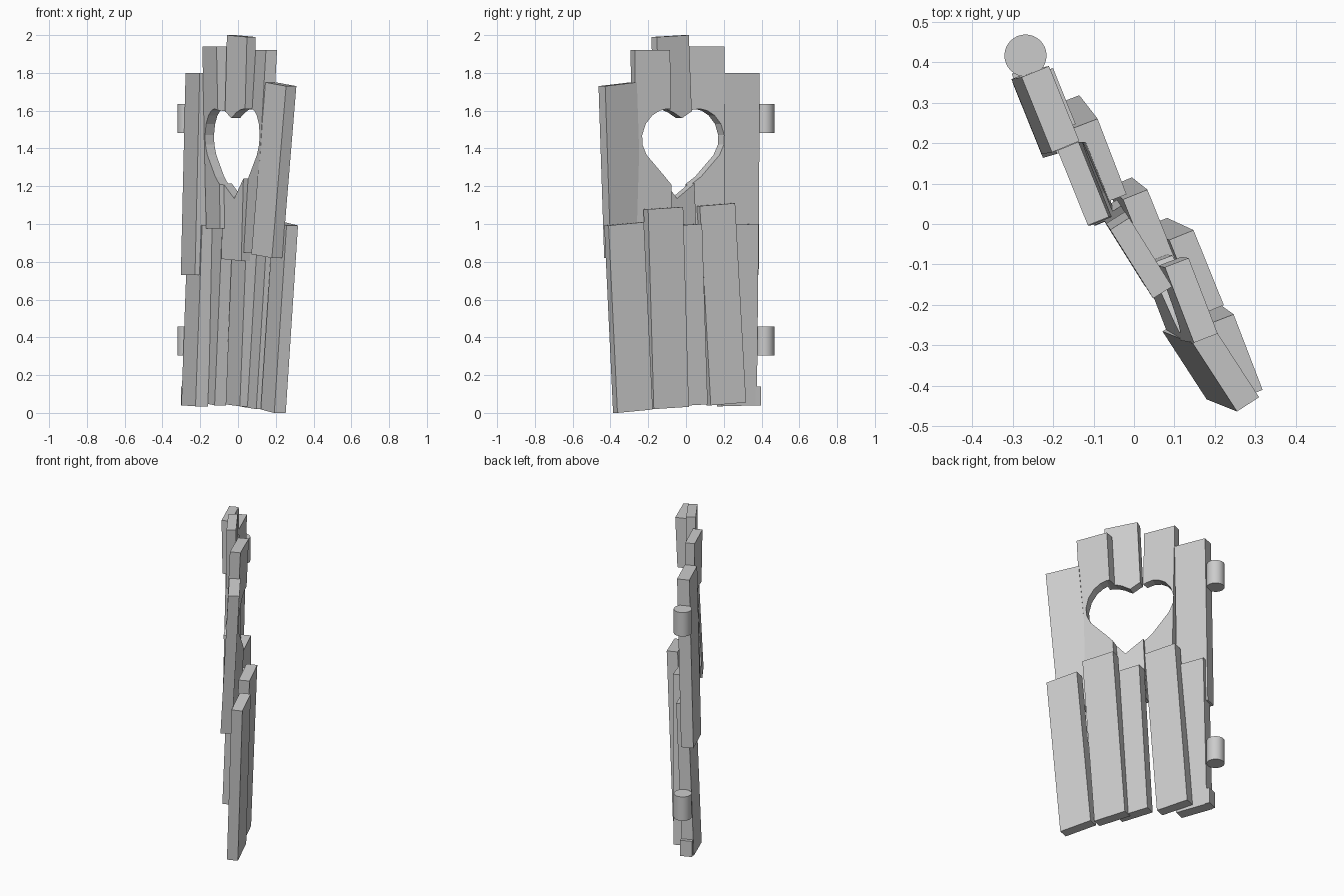
import bpy, bmesh
from math import radians, cos, sin
from mathutils import Vector

if "Cube" in bpy.data.objects:
    bpy.data.objects.remove(bpy.data.objects["Cube"], do_unlink=True)

grey = bpy.data.materials.new("plain_grey")
grey.use_nodes = True
grey.diffuse_color = (0.6, 0.6, 0.6, 1)
grey.node_tree.nodes["Principled BSDF"].inputs["Base Color"].default_value = (0.6, 0.6, 0.6, 1)


def add_object(name, bm):
    bmesh.ops.recalc_face_normals(bm, faces=bm.faces)
    mesh = bpy.data.meshes.new(name)
    bm.to_mesh(mesh)
    bm.free()
    mesh.materials.append(grey)
    ob = bpy.data.objects.new(name, mesh)
    bpy.context.collection.objects.link(ob)
    return ob


def prism(name, ring, offset):
    """Solid between a ring of points and the same ring moved by offset."""
    bm = bmesh.new()
    start = [bm.verts.new(p) for p in ring]
    end = [bm.verts.new(p + o) for p, o in zip(ring, offset)]
    bm.faces.new(start)
    bm.faces.new(end)
    for i in range(len(ring)):
        j = (i + 1) % len(ring)
        bm.faces.new((start[i], start[j], end[j], end[i]))
    return add_object(name, bm)


def plank(name, corner, angle, thick, bottom, top, drop, lean, width=0.2):
    """Leaning board; corner is its top corner nearest the hinges on the inner side."""
    a = radians(angle)
    along = Vector((cos(a), sin(a), 0)) * width
    across = Vector((sin(a), -cos(a), 0)) * thick
    fall = Vector((0, 0, -drop))
    p = Vector((*corner, top))
    ring = [p, p + along + fall, p + along + across + fall, p + across]
    shift = Vector((*lean, bottom - top))
    return prism(name, ring, [shift] * 4)


# Upper boards, from the hinge side outwards
plank("upper_board_hinge", (-0.21, 0.39), -68, 0.073, 0.73, 1.8, 0, (-0.025, -0.005))
pierced = [
    plank("upper_board_inner", (-0.137, 0.203), -68, 0.056, 0.975, 1.94, 0, (0.02, 0)),
    plank("upper_board_middle", (-0.012, 0.015), -58, 0.055, 0.815, 2.0, 0.01, (-0.03, 0.045)),
    plank("upper_board_outer", (0.135, -0.084), -69, 0.063, 0.85, 1.92, 0, (-0.06, 0.01)),
]
plank("upper_board_edge", (0.2, -0.26), -57, 0.065, 0.84, 1.75, 0.02, (-0.075, 0.03))

# Lower boards, from the hinge side outwards
plank("lower_board_hinge", (-0.2, 0.385), -68, 0.07, 0.04, 1.0, 0.005, (-0.035, -0.01))
plank("lower_board_inner", (-0.09, 0.26), -69, 0.065, 0.055, 1.11, 0.015, (-0.045, 0.058))
plank("lower_board_middle", (0.033, 0.085), -68, 0.065, 0.045, 1.0, 0.01, (-0.038, 0.03))
plank("lower_board_outer", (0.147, -0.015), -68, 0.065, 0.032, 1.09, 0.012, (-0.065, 0.03))
plank("lower_board_edge", (0.246, -0.223), -69, 0.065, 0.018, 1.01, 0.018, (-0.065, 0.047))
# Small unbroken foot at the hinge corner
plank("hinge_board_foot", (-0.237, 0.397), -68, 0.07, 0.04, 0.14, 0, (0, 0), 0.03)

# Heart-shaped opening through the three middle boards
half = [(0.05, 1.59), (0.09, 1.605), (0.13, 1.61), (0.17, 1.6), (0.21, 1.575), (0.245, 1.53),
        (0.263, 1.47), (0.26, 1.42), (0.235, 1.365), (0.13, 1.25)]
outline = [(0, 1.56)] + half + [(0.03, 1.135)] + [(-s, z) for s, z in reversed(half)]
run, through = Vector((0.556, -0.83, 0)), Vector((0.83, 0.556, 0))
middle = Vector((0.02, -0.015, 0))
ring = [middle + run * s + Vector((0, 0, z)) - through * 0.3 for s, z in outline]
cutter = prism("heart_cutter", ring, [through * 0.6] * len(ring))
cutter.hide_render = True
for board in pierced:
    mod = board.modifiers.new("heart_opening", "BOOLEAN")
    mod.operation = "DIFFERENCE"
    mod.solver = "EXACT"
    mod.object = cutter
bpy.context.view_layer.update()
graph = bpy.context.evaluated_depsgraph_get()
cut = [bpy.data.meshes.new_from_object(b.evaluated_get(graph)) for b in pierced]
for board, mesh in zip(pierced, cut):
    board.modifiers.clear()
    board.data = mesh
bpy.data.objects.remove(cutter, do_unlink=True)

# Hinge barrels
for name, z in (("lower_hinge", 0.38), ("upper_hinge", 1.558)):
    bpy.ops.mesh.primitive_cylinder_add(vertices=32, radius=0.052, depth=0.153,
                                        location=(-0.268, 0.416, z))
    hinge = bpy.context.object
    hinge.name = name
    hinge.data.materials.append(grey)
    bpy.ops.object.shade_smooth_by_angle()
